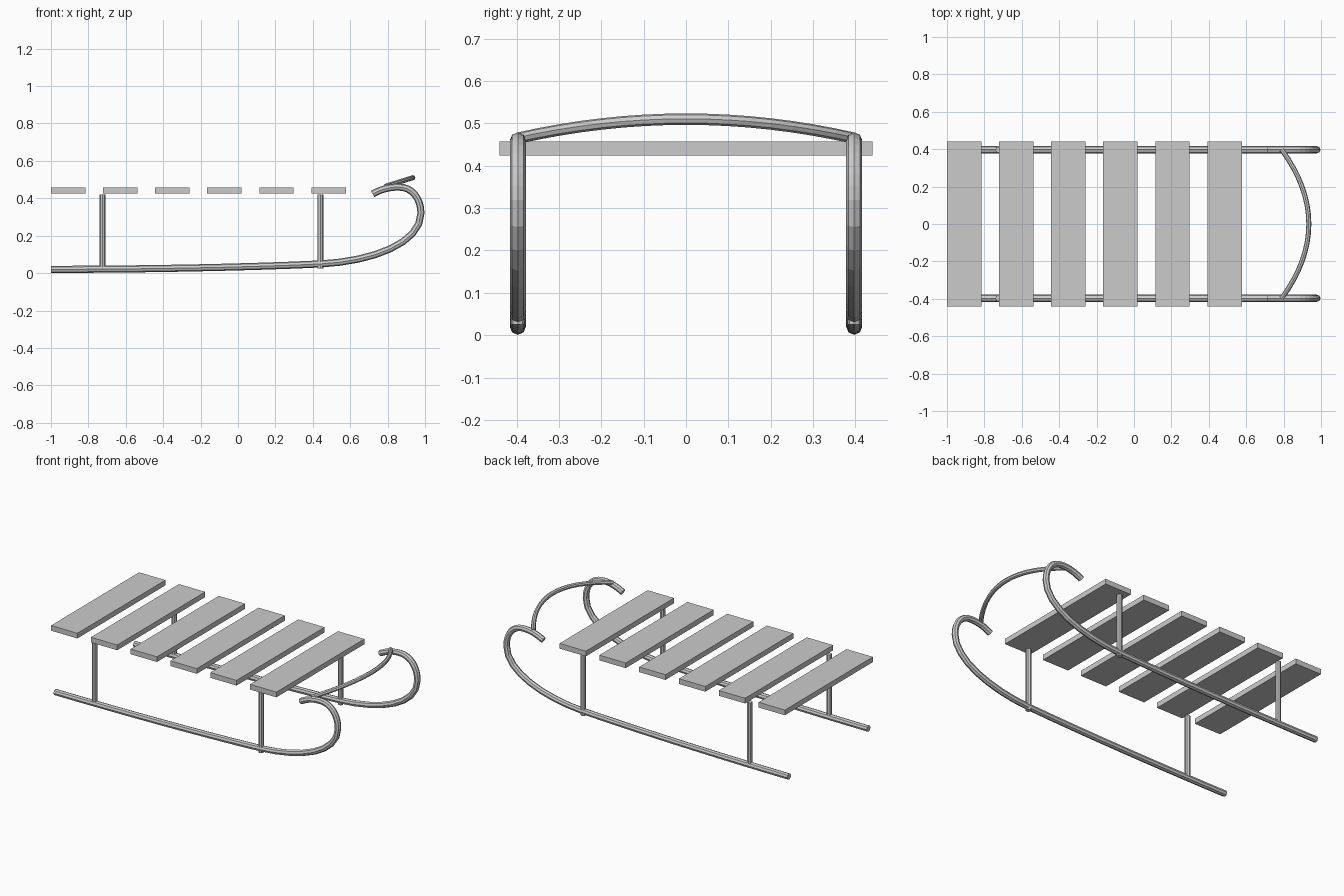
import bpy
from mathutils import Vector

if "Cube" in bpy.data.objects:
    bpy.data.objects.remove(bpy.data.objects["Cube"], do_unlink=True)

grey = bpy.data.materials.new("plain_grey")
grey.use_nodes = True
grey.diffuse_color = (0.6, 0.6, 0.6, 1)
grey.node_tree.nodes["Principled BSDF"].inputs["Base Color"].default_value = (0.6, 0.6, 0.6, 1)


def tube(name, knots, radius, steps):
    """Eight-sided tube along Bezier knots given as (left handle, point, right handle)."""
    curve = bpy.data.curves.new(name + "_path", "CURVE")
    curve.dimensions = "3D"
    curve.bevel_depth = radius
    curve.bevel_resolution = 2
    curve.resolution_u = steps
    curve.use_fill_caps = True
    spline = curve.splines.new("BEZIER")
    spline.bezier_points.add(len(knots) - 1)
    spline.use_smooth = False
    for bp, (left, point, right) in zip(spline.bezier_points, knots):
        bp.handle_left_type = bp.handle_right_type = "FREE"
        bp.co, bp.handle_left, bp.handle_right = point, left, right
    helper = bpy.data.objects.new(name + "_path", curve)
    bpy.context.collection.objects.link(helper)
    graph = bpy.context.evaluated_depsgraph_get()
    mesh = bpy.data.meshes.new_from_object(helper.evaluated_get(graph))
    bpy.data.objects.remove(helper, do_unlink=True)
    bpy.data.curves.remove(curve)
    mesh.name = name
    mesh.materials.clear()
    mesh.materials.append(grey)
    obj = bpy.data.objects.new(name, mesh)
    bpy.context.collection.objects.link(obj)
    return obj


# Runner side profile: (x, z) of left handle, point, right handle
RUNNER = [
    ((-1.2, 0.02), (-1.0, 0.02), (-0.6, 0.02)),
    ((0.0, 0.028), (0.44, 0.049), (0.72, 0.063)),
    ((0.978, 0.16), (0.978, 0.32), (0.978, 0.40)),
    ((0.93, 0.46), (0.86, 0.46), (0.80, 0.46)),
    ((0.76, 0.445), (0.72, 0.423), (0.70, 0.41)),
]
SIDE_Y = 0.397

for side, y in (("front", -SIDE_Y), ("back", SIDE_Y)):
    # Curled runner
    tube(side + "_runner", [[Vector((x, y, z)) for x, z in knot] for knot in RUNNER], 0.019, 8)
    # Upright posts
    for end, x in (("tail", -0.725), ("nose", 0.44)):
        bpy.ops.mesh.primitive_cylinder_add(vertices=8, radius=0.016, depth=0.395,
                                            location=(x, y, 0.2225))
        post = bpy.context.object
        post.name = f"{side}_{end}_post"
        post.data.materials.append(grey)

# Bowed handle bar between the runner tips
a, b = Vector((0.79, -SIDE_Y, 0.465)), Vector((0.79, SIDE_Y, 0.465))
bow = Vector((0.193, 0, 0.06))
inset = Vector((0, SIDE_Y * 2 / 3, 0))
tube("handle_bar", [(a, a, a + inset + bow), (b - inset + bow, b, b)], 0.0135, 16)

# Seat slats
for i in range(6):
    bpy.ops.mesh.primitive_cube_add(size=1, location=(-0.908 + 0.2785 * i, 0, 0.441))
    slat = bpy.context.object
    slat.name = f"seat_slat_{i + 1}"
    slat.scale = (0.184, 0.88, 0.033)
    slat.data.materials.append(grey)
